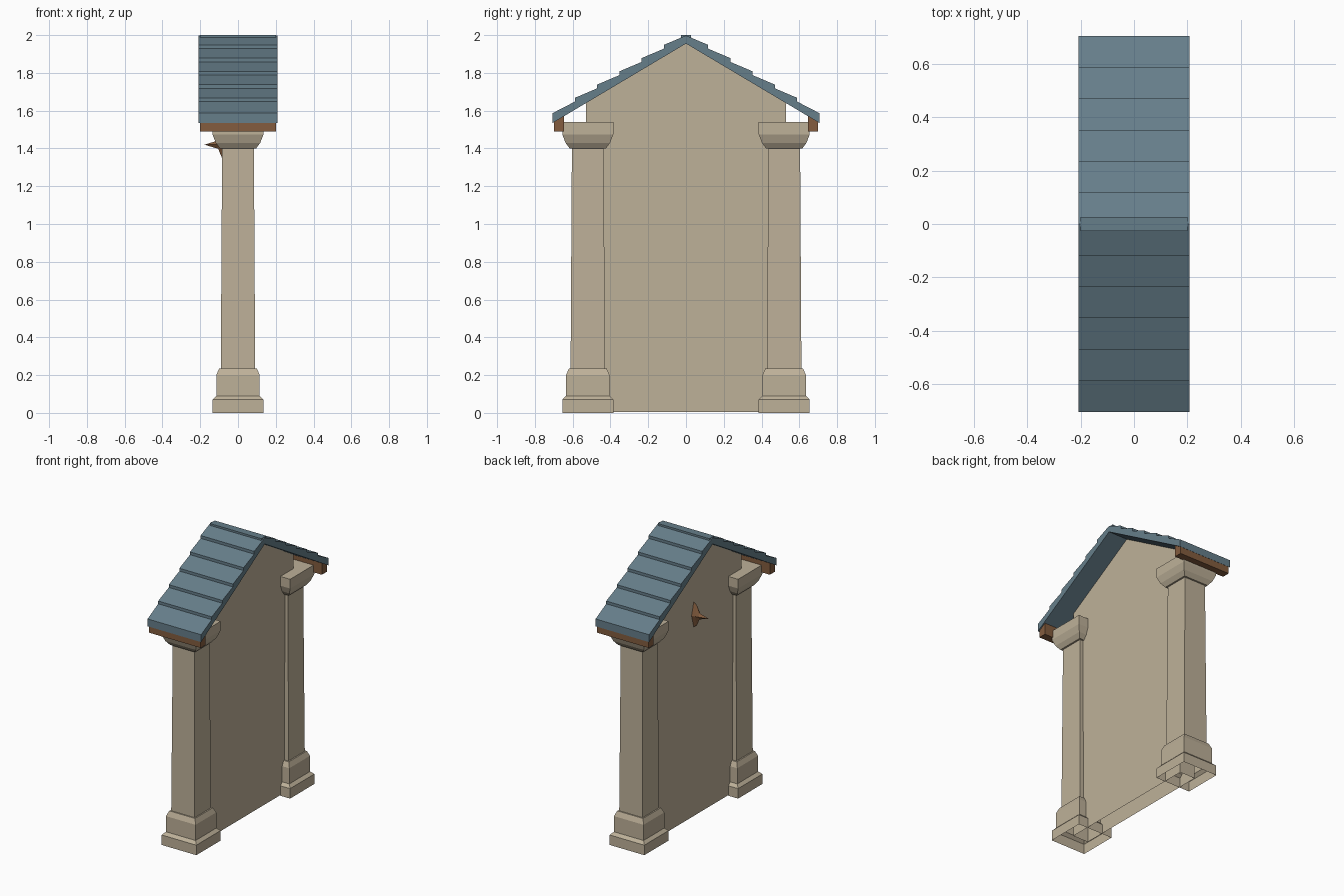
import bpy, bmesh

if "Cube" in bpy.data.objects:
    bpy.data.objects.remove(bpy.data.objects["Cube"])


def material(name, rgb):
    """Flat colour given as sRGB bytes, stored as linear."""
    lin = [(c / 255 / 12.92 if c < 11 else ((c / 255 + 0.055) / 1.055) ** 2.4) for c in rgb]
    m = bpy.data.materials.new(name)
    m.diffuse_color = (*lin, 1)
    m.use_nodes = True
    m.node_tree.nodes["Principled BSDF"].inputs["Base Color"].default_value = m.diffuse_color
    return m


STONE = material("sandstone", (190, 177, 153))
SLATE = material("blue_slate", (102, 126, 138))
WOOD = material("brown_wood", (131, 92, 62))


def finish(name, bm, mat):
    bmesh.ops.recalc_face_normals(bm, faces=bm.faces)
    me = bpy.data.meshes.new(name)
    bm.to_mesh(me)
    bm.free()
    me.materials.append(mat)
    ob = bpy.data.objects.new(name, me)
    bpy.context.collection.objects.link(ob)
    return ob


def loft(name, profile, cy, mat, top=True):
    """Square section swept up a (half width, z) profile, open below."""
    bm = bmesh.new()
    rings = [[bm.verts.new((sx * h, cy + sy * h, z))
              for sx, sy in ((-1, -1), (1, -1), (1, 1), (-1, 1))] for h, z in profile]
    for a, b in zip(rings, rings[1:]):
        for i in range(4):
            j = (i + 1) % 4
            bm.faces.new((a[i], a[j], b[j], b[i]))
    if top:
        bm.faces.new(rings[-1])
    return finish(name, bm, mat)


def extrude_x(name, outline, half, mat, skip=()):
    """Outline of (y, z) points extruded along x; skip leaves edges open."""
    bm = bmesh.new()
    a = [bm.verts.new((-half, y, z)) for y, z in outline]
    b = [bm.verts.new((half, y, z)) for y, z in outline]
    bm.faces.new(a)
    bm.faces.new(b)
    for i in range(len(a)):
        j = (i + 1) % len(a)
        if i not in skip:
            bm.faces.new((a[i], a[j], b[j], b[i]))
    return finish(name, bm, mat)


APEX, SLOPE, EAVE = 1.955, 0.595, 0.706


def under(y):
    """Height of the roof underside."""
    return APEX - SLOPE * abs(y)


# Gabled wall, open at the foot
extrude_x("wall", [(-0.53, 0.005), (0.53, 0.005), (0.53, under(0.53)),
                   (0, APEX), (-0.53, under(0.53))], 0.06, STONE, skip=(0,))

# Pillars with stepped plinths and flared capitals, plus eave beams
for side, s in (("front", -1), ("back", 1)):
    cy = 0.52 * s
    loft(side + "_plinth", [(0.135, 0), (0.135, 0.07), (0.115, 0.09),
                            (0.115, 0.20), (0.10, 0.235)], cy, STONE)
    loft(side + "_pillar", [(0.091, 0.235), (0.084, 1.42)], cy, STONE, top=False)
    loft(side + "_capital", [(0.084, 1.40), (0.096, 1.40), (0.118, 1.43),
                             (0.135, 1.475), (0.135, 1.54)], cy, STONE)
    extrude_x(side + "_eave_beam", [(s * 0.645, 1.49), (s * 0.70, 1.49),
                                    (s * 0.70, 1.545), (s * 0.645, 1.575)], 0.20, WOOD)

# Roof slopes: overlapping slate rows, each thicker at its lower edge
ROWS = 6
for side, s in (("front", -1), ("back", 1)):
    pts = [(0, APEX)]
    for r in range(ROWS):
        y0, y1 = EAVE * r / ROWS, EAVE * (r + 1) / ROWS
        lower = 0.052 if r == ROWS - 1 else 0.063
        pts += [(s * y0, under(y0) + 0.043), (s * y1, under(y1) + lower)]
    pts.append((s * EAVE, under(EAVE)))
    extrude_x(side + "_roof_slope", pts, 0.208, SLATE)

# Ridge cap
extrude_x("ridge_cap", [(-0.027, 1.975), (0.027, 1.975), (0.027, 2.0), (-0.027, 2.0)],
          0.20, SLATE)

# Pointed wooden peg on the wall's left face
bm = bmesh.new()
rings = [[bm.verts.new((x, dy, 1.42 + dz)) for dy, dz in ((w, 0), (0, h), (-w, 0), (0, -h))]
         for x, w, h in ((-0.055, 0.025, 0.09), (-0.085, 0.021, 0.07), (-0.105, 0.016, 0.022))]
tip = bm.verts.new((-0.178, 0, 1.42))
for i in range(4):
    j = (i + 1) % 4
    for a, b in zip(rings, rings[1:]):
        bm.faces.new((a[i], a[j], b[j], b[i]))
    bm.faces.new((rings[-1][i], rings[-1][j], tip))
bm.faces.new(rings[0])
finish("wall_peg", bm, WOOD)
